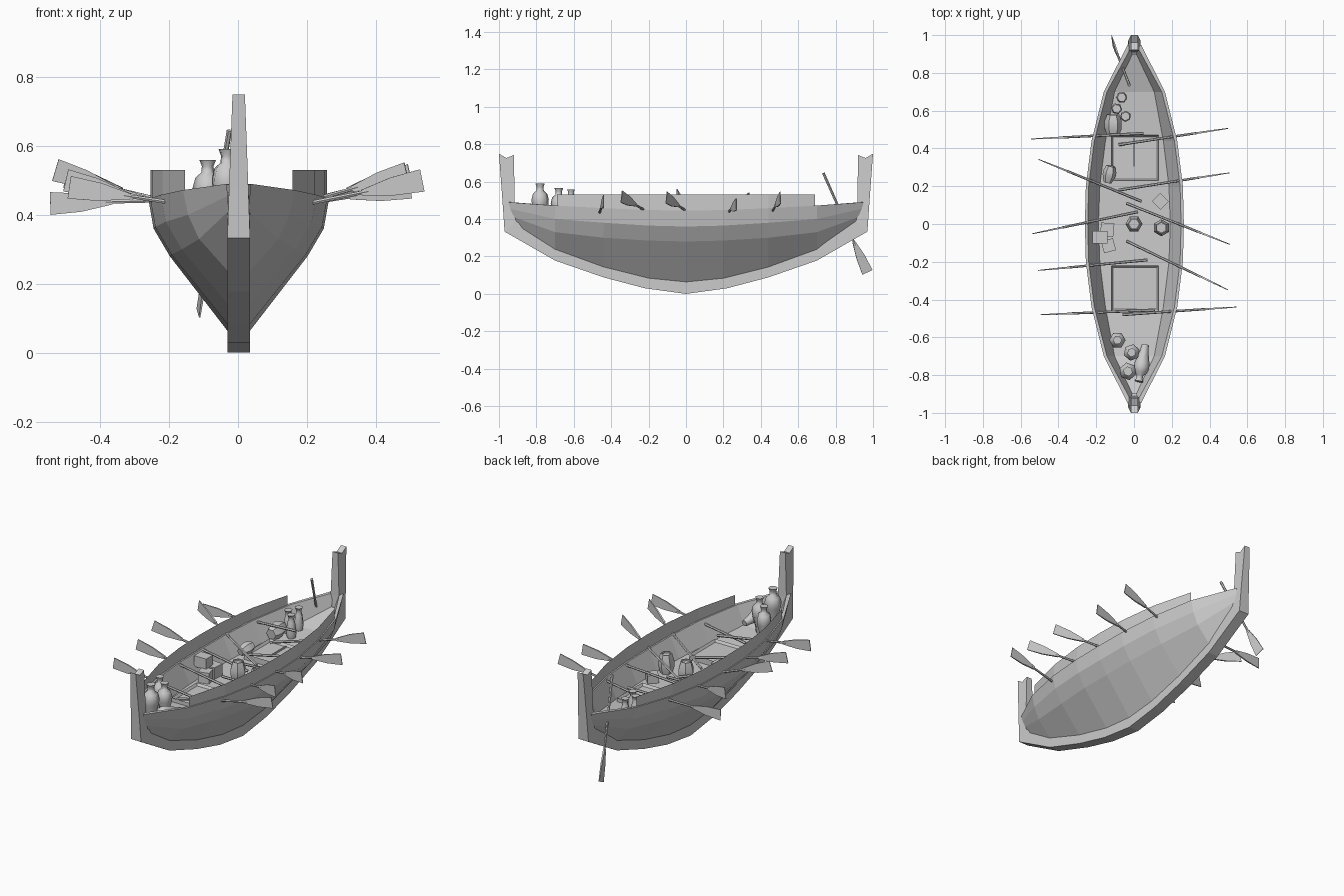
import bpy, bmesh, math
from mathutils import Vector, Matrix, Euler

if "Cube" in bpy.data.objects:
    bpy.data.objects.remove(bpy.data.objects["Cube"])


def make(name, verts, faces, smooth=None, recalc=True, matrix=None):
    me = bpy.data.meshes.new(name)
    me.from_pydata([tuple(v) for v in verts], [], faces)
    if recalc:
        bm = bmesh.new()
        bm.from_mesh(me)
        bmesh.ops.recalc_face_normals(bm, faces=bm.faces)
        bm.to_mesh(me)
        bm.free()
    ob = bpy.data.objects.new(name, me)
    bpy.context.collection.objects.link(ob)
    if matrix:
        ob.matrix_world = matrix
    if smooth:
        bpy.ops.object.select_all(action='DESELECT')
        ob.select_set(True)
        bpy.context.view_layer.objects.active = ob
        bpy.ops.object.shade_smooth_by_angle(angle=math.radians(smooth))
    return ob


def both_ends(half):
    """Mirror a midship-to-end list of (x, y, z) rows towards -y."""
    return [[(x, -y, z) for x, y, z in row] for row in half[:0:-1]] + half


def grid(rows, flip=False):
    n = len(rows[0])
    verts = [p for r in rows for p in r]
    faces = []
    for i in range(len(rows) - 1):
        for j in range(n - 1):
            f = (i*n + j, (i+1)*n + j, (i+1)*n + j + 1, i*n + j + 1)
            faces.append(f[::-1] if flip else f)
    return verts, faces


def mirror_x(ob):
    ob.modifiers.new("mirror", 'MIRROR').use_axis[0] = True
    ob.location.x = .002


# hull shell: outside strakes, gunwale and deck, lofted through stations
Y = [0, .2, .44, .7]
FLOOR = [.325, .328, .338, .36, .42]
GUN_X = [.262, .257, .227, .162, .035]
GUN_Z = [.445, .448, .458, .472, .49]
strakes = [  # x per station, z per station, y of the last station
    ([.03]*5, [.06, .08, .14, .235, .35], .88),
    ([.2, .195, .165, .115, .03], [.28, .285, .30, .33, .41], .92),
    ([.247, .242, .212, .147, .032], [.36, .365, .38, .40, .455], .94),
    (GUN_X, GUN_Z, .95),
    ([.247, .242, .212, .145, .02], GUN_Z, .93),
    ([.19, .183, .153, .105, .01], FLOOR, .9),
    ([0]*5, FLOOR, .9)]
half = [[(xs[i], (Y + [end])[i], zs[i]) for xs, zs, end in strakes] for i in range(5)]
mirror_x(make("hull", *grid(both_ends(half)), recalc=False))

# thin side screens above the gunwale
half = [[(GUN_X[i] - .006, min(Y[i], .69), GUN_Z[i] - .005),
         (GUN_X[i] - .006, min(Y[i], .69), .53)] for i in range(4)]
mirror_x(make("side_screen", *grid(both_ends(half), flip=True), recalc=False))

# keel running up into the stem and stern posts
sections = [  # outer y, z, inner y, z, half width
    (0, 0, 0, .07, .033), (.22, .03, .22, .09, .033), (.44, .088, .44, .148, .033),
    (.7, .178, .7, .243, .033), (.97, .333, .91, .39, .033), (.98, .48, .916, .48, .028),
    (1, .75, .92, .742, .018)]
half = []
for k, (oy, oz, iy, iz, w) in enumerate(sections):
    dip = .02 if k == len(sections) - 1 else 0
    mid = ((oy + iy) / 2, (oz + iz) / 2 - dip)
    half.append([(w, oy, oz), (w, *mid), (w, iy, iz), (-w, iy, iz), (-w, *mid), (-w, oy, oz)])
rows = both_ends(half)
verts = [p for r in rows for p in r]
faces = [(i*6 + j, (i+1)*6 + j, (i+1)*6 + (j+1) % 6, i*6 + (j+1) % 6)
         for i in range(len(rows) - 1) for j in range(6)]
for b in (0, len(verts) - 6):
    faces += [(b, b+1, b+4, b+5), (b+1, b+2, b+3, b+4)]
make("keel_and_posts", verts, faces).location.x = .002


def oar(name, inner, tip, roll=0, blade=.18, width=.033):
    """Six-sided shaft with a flaring flat blade, local x along the oar."""
    a, b = Vector(inner), Vector(tip)
    L = (b - a).length
    x = (b - a).normalized()
    y = Vector((0, 0, 1)).cross(x).normalized()
    m = Matrix((x, y, x.cross(y))).transposed().to_4x4()
    m = Matrix.Translation(a) @ m @ Matrix.Rotation(math.radians(roll), 4, 'X')
    verts, faces = [], []
    for px, r in ((0, .008), (L - blade + .02, .006)):
        verts += [(px, r*math.cos(t*math.pi/3), r*math.sin(t*math.pi/3)) for t in range(6)]
    faces += [(t, (t+1) % 6, 6 + (t+1) % 6, 6 + t) for t in range(6)]
    faces += [tuple(range(6)), tuple(range(6, 12))]
    for px, w, t in ((L - blade, .008, .005), (L - blade*.5, width*.8, .004), (L, width, .002)):
        verts += [(px, -t, -w), (px, t, -w), (px, t, w), (px, -t, w)]
    for s in (12, 16):
        faces += [(s+k, s+(k+1) % 4, s+4+(k+1) % 4, s+4+k) for k in range(4)]
    faces += [(12, 13, 14, 15), (20, 21, 22, 23)]
    make(name, verts, faces, matrix=m)


# rowing oars: inner x, y, z then tip x, y, z
oars = [
    (.05, .48, .45, -.545, .45, .433), (.04, .12, .38, -.50, .34, .51),
    (.02, .065, .36, -.53, -.05, .53), (.07, -.19, .37, -.50, -.245, .50),
    (.11, -.455, .39, -.49, -.48, .48), (-.08, .42, .37, .49, .505, .515),
    (-.08, .18, .39, .50, .27, .48), (-.04, .11, .37, .50, -.105, .515),
    (-.04, -.09, .37, .49, -.345, .52), (-.06, -.48, .38, .535, -.44, .50)]
for i, o in enumerate(oars):
    oar(f"oar_{i+1}", o[:3], o[3:])
# steering oar over the stern quarter
oar("steering_oar", (-.025, .735, .645), (-.115, .97, .115), roll=12, width=.03)


def turned(name, profile, loc, rot=(0, 0, 0), scale=1, n=6, smooth=60):
    """Turned vessel from (radius, height) points, closed at both ends."""
    verts = [(r*math.cos(2*math.pi*k/n), r*math.sin(2*math.pi*k/n), z) for r, z in profile for k in range(n)]
    faces = [(i*n + k, i*n + (k+1) % n, (i+1)*n + (k+1) % n, (i+1)*n + k)
             for i in range(len(profile) - 1) for k in range(n)]
    faces += [tuple(range(n)), tuple(range(len(verts) - n, len(verts)))]
    m = Matrix.LocRotScale(Vector(loc), Euler([math.radians(a) for a in rot]), Vector((scale,)*3))
    return make(name, verts, faces, smooth=smooth, matrix=m)


# amphorae in the bow, one lying down
AMPHORA = [(.022, 0), (.028, .045), (.046, .115), (.049, .145), (.04, .178), (.021, .194), (.019, .215), (.027, .235)]
for i, (x, y, z, s) in enumerate([(-.088, -.615, .35, .89), (-.012, -.68, .355, .9), (-.032, -.78, .365, .96)]):
    turned(f"amphora_{i+1}", AMPHORA, (x, y, z), (0, 0, 20*i), s)
turned("fallen_amphora", AMPHORA, (.06, -.64, .405), (80, 0, -10), .85, n=8)

# small jars in the stern
JAR = [(.022, 0), (.027, .03), (.019, .085), (.014, .10), (.016, .115), (.022, .125)]
for i, (x, y) in enumerate([(-.065, .67), (-.045, .57), (-.092, .61)]):
    turned(f"stern_jar_{i+1}", JAR, (x, y, .352), (0, 0, 25*i), 1.1)
turned("lying_barrel", [(.032, 0), (.045, .035), (.045, .075), (.032, .11)], (-.11, .47, .39), (-85, 0, 0), smooth=30)
turned("lying_bucket", [(.022, 0), (.035, .04), (.035, .06), (.025, .09)], (-.14, .22, .37), (-80, 0, -12), smooth=30)

# barrels amidships
for i, (x, y) in enumerate([(0, .0), (.145, -.02)]):
    turned(f"barrel_{i+1}", [(.034, 0), (.045, .04), (.045, .07), (.032, .115), (.026, .115), (.026, .105)],
           (x, y, .325), (0, 0, 30*i), smooth=20)


def box(name, loc, size, rot=0, recess=0):
    bm = bmesh.new()
    bmesh.ops.create_cube(bm, size=1)
    bmesh.ops.scale(bm, vec=size, verts=bm.verts)
    if recess:
        top = max(bm.faces, key=lambda f: f.calc_center_median().z)
        bmesh.ops.inset_region(bm, faces=[top], thickness=.013, depth=-recess)
    me = bpy.data.meshes.new(name)
    bm.to_mesh(me)
    bm.free()
    ob = bpy.data.objects.new(name, me)
    ob.location, ob.rotation_euler[2] = loc, math.radians(rot)
    bpy.context.collection.objects.link(ob)


# hatches with raised rims, and the bar on the aft one
for name, y in (("bow_hatch", -.34), ("stern_hatch", .35)):
    box(name, (.005, y, .34), (.25, .24, .045), recess=.015)
box("hatch_bar", (0, .38, .352), (.006, .15, .01))

# stacked crates
box("crate_left", (-.135, -.115, .358), (.065, .065, .068), 15)
box("crate_right", (-.142, -.03, .36), (.07, .07, .07), -5)
box("crate_top", (-.18, -.07, .42), (.08, .065, .065))
box("crate_small", (.14, .12, .35), (.062, .062, .05), 45)
